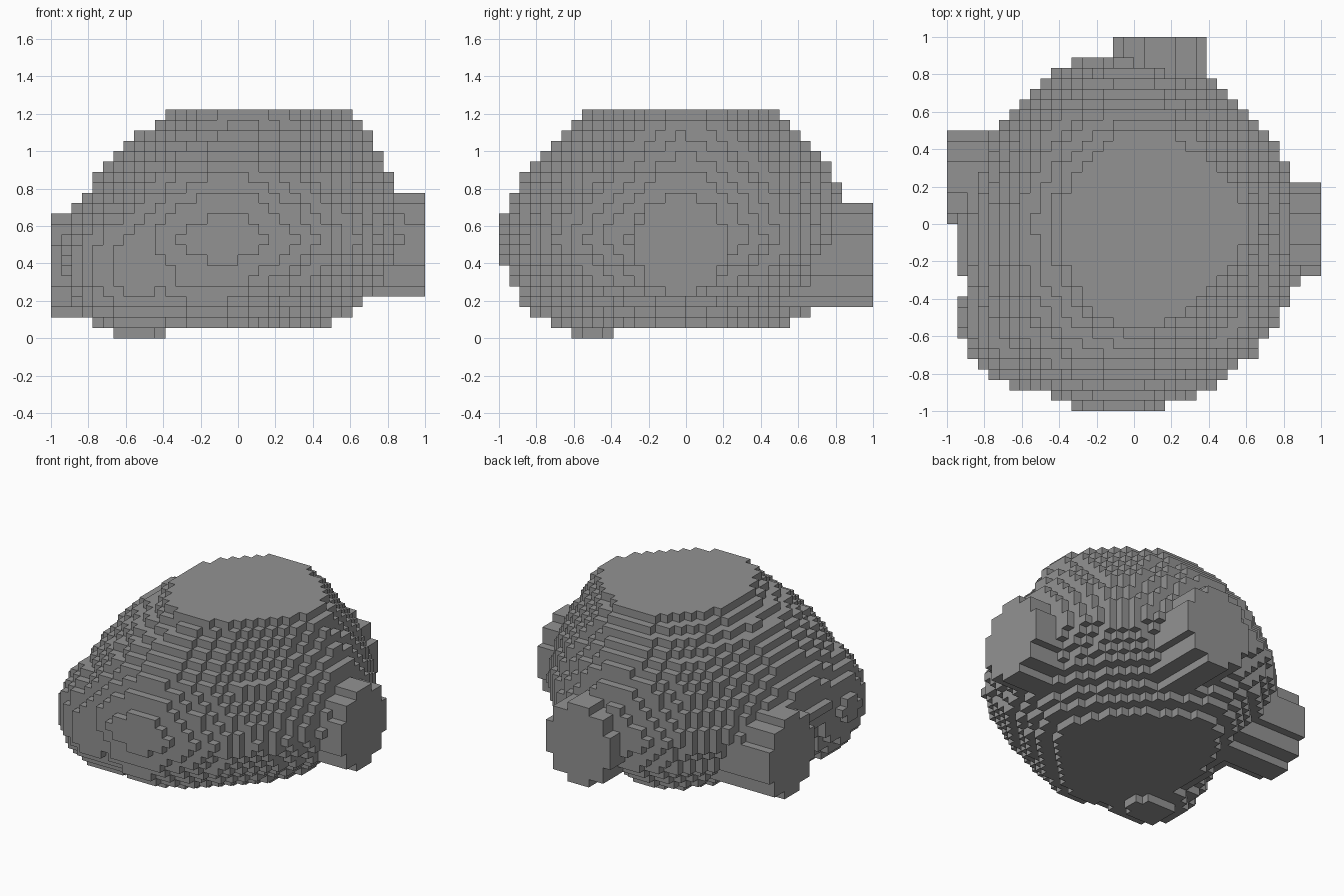
import bpy
import bmesh
from mathutils import Vector

cube = bpy.data.objects.get("Cube")
if cube:
    bpy.data.objects.remove(cube)

STEPS = 36
H = 2 / STEPS
LAYERS = 22

# Body cross-sections: height, x range, y range
SLICES = [
    (0.08, -0.55, 0.50, -0.72, 0.55),
    (0.14, -0.65, 0.60, -0.83, 0.66),
    (0.20, -0.72, 0.66, -0.88, 0.71),
    (0.30, -0.82, 0.79, -0.94, 0.83),
    (0.53, -0.93, 0.91, -1.00, 0.91),
    (0.69, -0.87, 0.88, -0.96, 0.86),
    (0.86, -0.76, 0.82, -0.87, 0.80),
    (1.03, -0.60, 0.72, -0.72, 0.68),
    (1.14, -0.45, 0.67, -0.60, 0.57),
    (1.20, -0.39, 0.61, -0.56, 0.50),
]

# Roundness of each quadrant (east?, north?): at bottom, mid height and top
ROUNDNESS = {
    (True, True): (1.45, 1.85, 1.6),
    (True, False): (1.4, 1.95, 1.42),
    (False, True): (1.5, 1.82, 1.9),
    (False, False): (2.0, 2.2, 2.05),
}


def section(z):
    """Interpolated x and y range of the body at height z."""
    for a, b in zip(SLICES, SLICES[1:]):
        if a[0] <= z <= b[0]:
            t = (z - a[0]) / (b[0] - a[0])
            return [p + (q - p) * t for p, q in zip(a[1:], b[1:])]
    return SLICES[-1][1:] if z > 1 else None


def in_body(p):
    ext = section(p.z)
    if not ext:
        return False
    x0, x1, y0, y1 = ext
    # The southern tip leans west towards the base
    cx = (x0 + x1) / 2 - 0.05 - 0.25 * max(0, 0.5 - p.z)
    cy = (y0 + y1) / 2
    east, north = p.x > cx, p.y > cy
    u = (p.x - cx) / ((x1 if east else x0) - cx)
    v = (p.y - cy) / ((y1 if north else y0) - cy)
    low, mid, top = ROUNDNESS[east, north]
    if p.z < 0.5:
        power = mid + (low - mid) * (0.5 - p.z) / 0.42
    else:
        power = mid + (top - mid) * min(1, (p.z - 0.5) / 0.6)
    return u ** power + v ** power <= 1.01


def drum(center, axis, radius=0.26):
    """Round stub running outward from the body along an axis."""
    c, d = Vector(center), Vector(axis)

    def inside(p):
        along = (p - c).dot(d)
        return along > 0 and (p - c - d * along).length <= radius
    return inside


def ball(center, radius):
    c = Vector(center)
    return lambda p: (p - c).length <= radius


PARTS = {
    "rock_body": in_body,
    "left_stub": drum((0.5, -0.028, 0.5), (1, 0, 0)),
    "back_stub": drum((0.139, 0.5, 0.444), (0, 1, 0)),
    "right_stub": drum((-0.5, 0.25, 0.389), (-1, 0, 0)),
    "front_right_lump": ball((-0.53, -0.5, 0.4), 0.397),
}

# Assign each grid cell to the first part that holds it
cells = {}
for i in range(STEPS):
    for j in range(STEPS):
        for k in range(LAYERS):
            p = Vector((-1 + (i + 0.5) * H, -1 + (j + 0.5) * H, (k + 0.5) * H))
            owner = next((n for n, test in PARTS.items() if test(p)), None)
            if owner:
                cells[i, j, k] = owner

stone = bpy.data.materials.new("grey_stone")
stone.use_nodes = True
GREY = (0.29, 0.29, 0.29, 1)
stone.diffuse_color = GREY
stone.node_tree.nodes["Principled BSDF"].inputs["Base Color"].default_value = GREY


def build(name):
    """Mesh the exposed cell sides of one part."""
    bm = bmesh.new()
    corners = {}

    def vert(key):
        if key not in corners:
            x, y, z = key
            corners[key] = bm.verts.new((x * H - 1, y * H - 1, z * H))
        return corners[key]

    for cell, owner in cells.items():
        if owner != name:
            continue
        for axis in range(3):
            for side in (0, 1):
                near = list(cell)
                near[axis] += 2 * side - 1
                if tuple(near) in cells:
                    continue
                ring = []
                for a, b in ((0, 0), (1, 0), (1, 1), (0, 1)):
                    q = list(cell)
                    q[axis] += side
                    q[(axis + 1) % 3] += a
                    q[(axis + 2) % 3] += b
                    ring.append(vert(tuple(q)))
                bm.faces.new(ring if side else ring[::-1])
    mesh = bpy.data.meshes.new(name)
    bm.to_mesh(mesh)
    bm.free()
    mesh.materials.append(stone)
    bpy.context.collection.objects.link(bpy.data.objects.new(name, mesh))


for part in PARTS:
    build(part)
